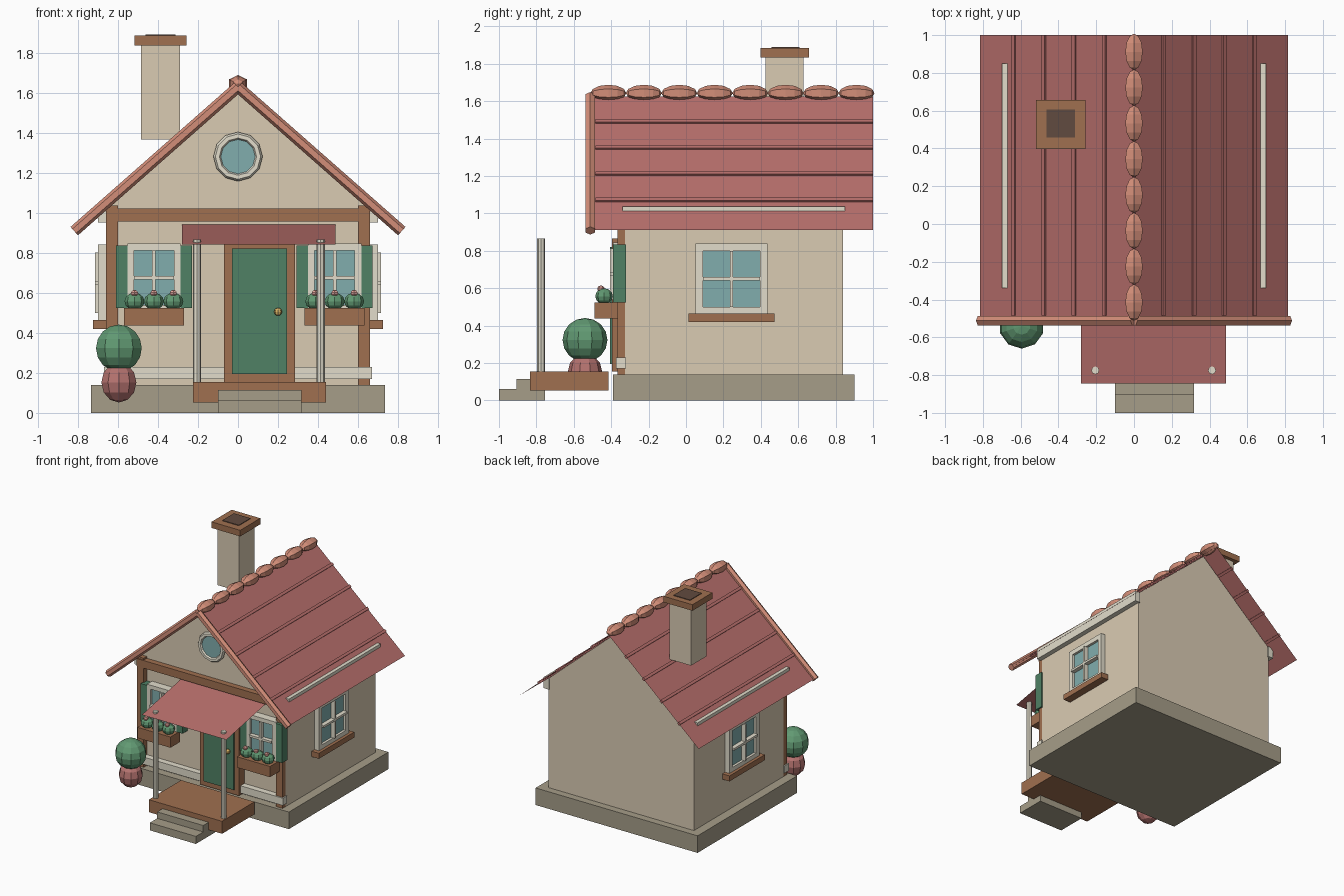
import bpy, bmesh, math
from mathutils import Vector

if "Cube" in bpy.data.objects:
    bpy.data.objects.remove(bpy.data.objects["Cube"])

COLORS = dict(
    cream=(0.70, 0.60, 0.45), trim=(0.76, 0.72, 0.60), stone=(0.38, 0.34, 0.25),
    brown=(0.35, 0.16, 0.08), dark=(0.12, 0.07, 0.05), roof=(0.48, 0.16, 0.15),
    tile=(0.65, 0.27, 0.19), green=(0.08, 0.22, 0.13), leaf=(0.12, 0.32, 0.17),
    glass=(0.22, 0.42, 0.42), pot=(0.46, 0.17, 0.16), gold=(0.65, 0.42, 0.12),
    flower=(0.78, 0.38, 0.33))
MATS = {}


def finish(name, bm, color):
    mesh = bpy.data.meshes.new(name)
    bm.to_mesh(mesh)
    bm.free()
    if color not in MATS:
        MATS[color] = bpy.data.materials.new(color)
        MATS[color].diffuse_color = (*COLORS[color], 1)
    mesh.materials.append(MATS[color])
    ob = bpy.data.objects.new(name, mesh)
    bpy.context.collection.objects.link(ob)
    return ob


def box(name, x, y, z, color):
    """Box from (min, max) pairs."""
    bm = bmesh.new()
    bmesh.ops.create_cube(bm, size=1)
    for v in bm.verts:
        v.co = [(a + b) / 2 + c * (b - a) for (a, b), c in zip((x, y, z), v.co)]
    return finish(name, bm, color)


def rod(name, a, b, r, sides, color):
    """Straight prism between two points."""
    a, b = Vector(a), Vector(b)
    bm = bmesh.new()
    bmesh.ops.create_cone(bm, cap_ends=True, segments=sides, radius1=r, radius2=r,
                          depth=(b - a).length)
    ob = finish(name, bm, color)
    ob.location = (a + b) / 2
    ob.rotation_euler = (b - a).to_track_quat('Z', 'Y').to_euler()
    return ob


def ball(name, loc, radii, color, segs=10, rings=8):
    bm = bmesh.new()
    bmesh.ops.create_uvsphere(bm, u_segments=segs, v_segments=rings, radius=1)
    ob = finish(name, bm, color)
    ob.location, ob.scale = loc, radii
    return ob


def prism(name, profile, y0, y1, color):
    """Solid with an (x, z) profile extruded along y."""
    bm = bmesh.new()
    f = bm.faces.new([bm.verts.new((x, y0, z)) for x, z in profile])
    ext = bmesh.ops.extrude_face_region(bm, geom=[f], use_keep_orig=True)
    for v in ext['geom']:
        if isinstance(v, bmesh.types.BMVert):
            v.co.y = y1
    bmesh.ops.recalc_face_normals(bm, faces=bm.faces)
    return finish(name, bm, color)


def sheet(name, corners, color):
    bm = bmesh.new()
    bm.faces.new([bm.verts.new(c) for c in corners])
    bm.normal_update()
    return finish(name, bm, color)


# Foundation and gabled walls
box('foundation', (-.735, .735), (-.39, .90), (0, .14), 'stone')
prism('walls', [(-.66, .14), (.66, .14), (.66, 1.035), (0, 1.61), (-.66, 1.035)],
      -.325, .84, 'cream')

# Roof sheets, battens, rake bars and eave boards on both sides
APEX, SLOPE = 1.625, .875
for s, side in ((1, 'right'), (-1, 'left')):
    def top(x):
        return APEX - SLOPE * x
    pts = [(0, -.49, APEX), (s * .815, -.49, top(.815)),
           (s * .815, 1.0, top(.815)), (0, 1.0, APEX)]
    sheet('roof_' + side, pts if s > 0 else pts[::-1], 'roof')
    for i, x in enumerate((.155, .315, .475, .635)):
        b = box(f'roof_batten_{side}_{i}', (-.011, .011), (-.485, 1.0), (-.01, .01), 'roof')
        b.location = (s * x, 0, top(x))
        b.rotation_euler.y = s * math.atan(SLOPE)
    rod('rake_bar_' + side, (0, -.512, 1.628), (s * .818, -.512, .908), .028, 6, 'tile')
    lo, hi = sorted((s * .65, s * .70))
    box('eave_board_' + side, (lo, hi), (-.34, .85), (.95, 1.038), 'trim')

# Ridge tiles
for i in range(8):
    t = ball(f'ridge_tile_{i}', (0, -.415 + i * .1895, 1.643), (.053, .045, .096), 'tile', 6, 6)
    t.rotation_euler.x = math.pi / 2
    
# Chimney
box('chimney', (-.485, -.29), (.425, .628), (1.365, 1.84), 'cream')
box('chimney_cap', (-.518, -.258), (.397, .657), (1.835, 1.885), 'brown')
box('chimney_flue', (-.462, -.312), (.457, .607), (1.84, 1.89), 'dark')

# Timber frame on the front
for s in (-1, 1):
    lo, hi = sorted((s * .60, s * .66))
    box('corner_post', (lo, hi), (-.365, -.32), (.14, 1.035), 'brown')
box('front_beam', (-.66, .66), (-.372, -.32), (.957, 1.02), 'brown')
box('front_plinth', (-.67, .67), (-.375, -.32), (.17, .23), 'trim')

# Door
for x in ((-.07, -.028), (.243, .285)):
    box('door_jamb', x, (-.395, -.32), (.165, .865), 'brown')
box('door_lintel', (-.07, .285), (-.395, -.32), (.82, .865), 'brown')
box('door_threshold', (-.07, .285), (-.395, -.32), (.155, .197), 'brown')
box('door', (-.03, .245), (-.405, -.32), (.195, .82), 'green')
ball('door_knob', (.20, -.42, .505), (.02, .02, .02), 'gold', 8, 6)

# Porch: deck, steps, posts, sloping canopy
box('porch_deck', (-.225, .44), (-.835, -.415), (.053, .155), 'brown')
box('lower_step', (-.10, .318), (-1.0, -.755), (0, .062), 'stone')
box('upper_step', (-.10, .318), (-.905, -.755), (.062, .115), 'stone')
for x in (-.205, .413):
    rod('porch_post', (x, -.775, .155), (x, -.775, .865), .021, 8, 'trim')
sheet('porch_canopy', [(-.28, -.845, .84), (.487, -.845, .84),
                       (.487, -.34, .94), (-.28, -.34, .94)], 'roof')


def window(name, place, w, z0, z1, fw):
    """Framed window; place(u, depth) gives x and y ranges, w is half glass width."""
    zc = (z0 + z1) / 2
    d = (-.01, .04)
    box(name + '_glass', *place((-w, w), (-.01, .02)), (z0, z1), 'glass')
    for u in ((-w - fw, -w), (w, w + fw)):
        box(name + '_frame_side', *place(u, d), (z0 - fw, z1 + fw), 'trim')
    for z in ((z0 - fw, z0), (z1, z1 + fw)):
        box(name + '_frame_rail', *place((-w, w), d), z, 'trim')
    box(name + '_mullion', *place((-.009, .009), (0, .055)), (z0, z1), 'trim')
    box(name + '_crossbar', *place((-w, w), (0, .055)), (zc - .009, zc + .009), 'trim')


# Front windows with shutters and flower boxes
for cx, side in ((-.42, 'left'), (.483, 'right')):
    def front(u, d, cx=cx):
        return (cx + u[0], cx + u[1]), (-.35 - d[1], -.32 - d[0])
    window('front_window_' + side, front, .10, .54, .812, .033)
    for u in ((-.19, -.133), (.133, .19)):
        box('shutter_' + side, (cx + u[0], cx + u[1]), (-.39, -.32), (.525, .835), 'green')
    box('flower_box_' + side, (cx - .15, cx + .15), (-.49, -.365), (.437, .525), 'brown')
    for i in (-1, 0, 1):
        ball('box_plant', (cx + i * .097, -.438, .557), (.05, .047, .043), 'leaf', 8, 6)
        ball('flower', (cx + i * .097, -.455, .597), (.02, .02, .018), 'flower', 6, 5)

# Side windows with sills
for s, side in ((1, 'right'), (-1, 'left')):
    def lateral(u, d, s=s):
        return sorted((s * (.66 + d[0]), s * (.66 + d[1]))), (.243 + u[0], .243 + u[1])
    window('side_window_' + side, lateral, .153, .50, .80, .04)
    lo, hi = sorted((s * .65, s * .725))
    box('window_sill_' + side, (lo, hi), (.013, .472), (.42, .465), 'brown')

# Round gable window
rod('round_window_glass', (0, -.32, 1.28), (0, -.345, 1.28), .092, 12, 'glass')
bpy.ops.mesh.primitive_torus_add(major_segments=12, minor_segments=6, major_radius=.103,
                                 minor_radius=.02, location=(0, -.34, 1.28),
                                 rotation=(math.pi / 2, 0, 0))
ring = bpy.context.object
ring.name = 'round_window_frame'
ring.data.materials.append(MATS['trim'])

# Potted bush
ball('plant_pot', (-.595, -.54, .152), (.092, .092, .1), 'pot', 10, 6)
ball('potted_bush', (-.595, -.54, .323), (.12, .12, .118), 'leaf', 10, 8)

for m in bpy.data.materials:
    if m.users and not m.is_grease_pencil:
        m.use_nodes = True
        m.node_tree.nodes["Principled BSDF"].inputs["Base Color"].default_value = m.diffuse_color
